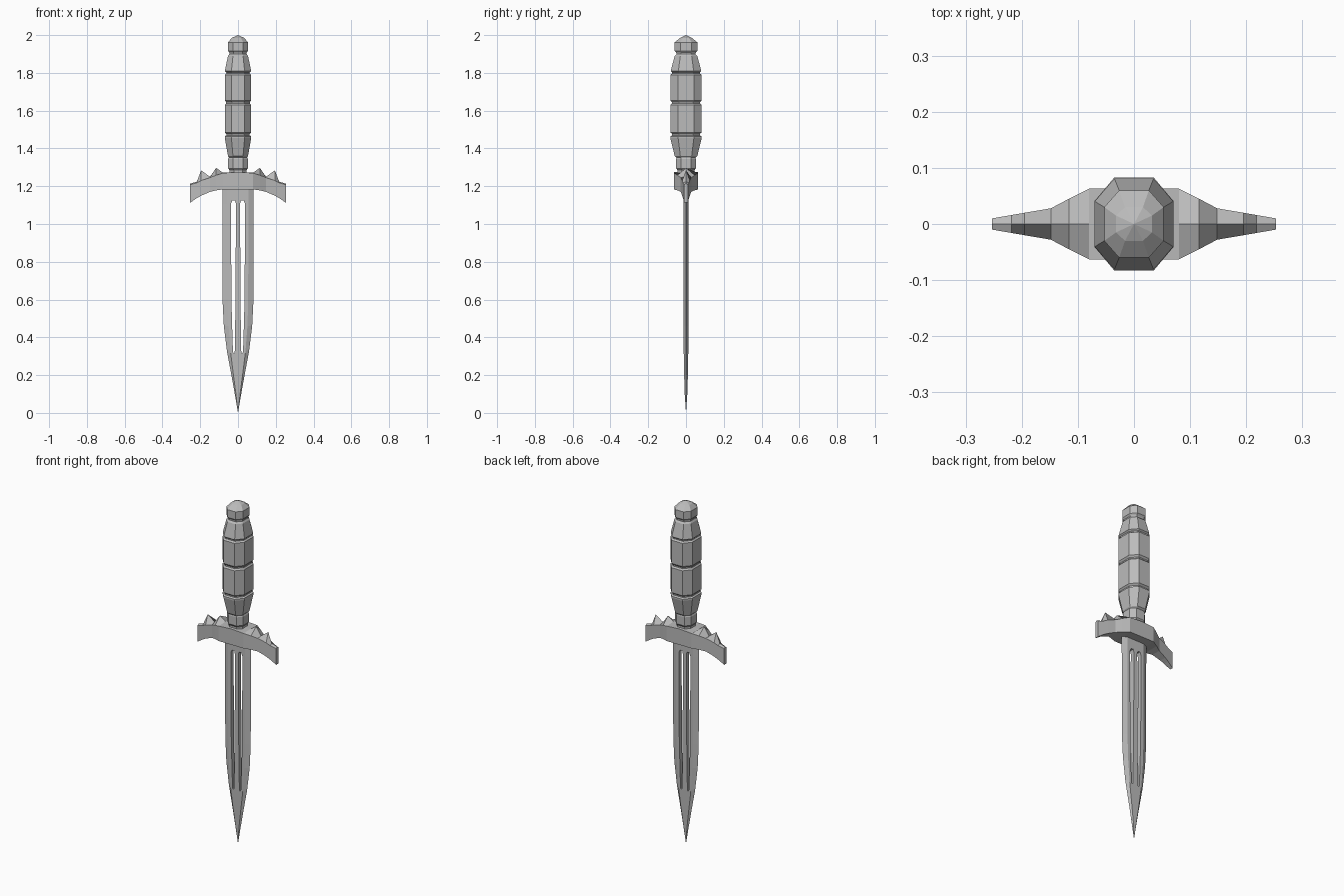
import bpy, bmesh

cube = bpy.data.objects.get("Cube")
if cube:
    bpy.data.objects.remove(cube)

STEEL = (0.5, 0.5, 0.5, 1.0)
steel = bpy.data.materials.new("grey_steel")
steel.use_nodes = True
steel.diffuse_color = STEEL
steel.node_tree.nodes["Principled BSDF"].inputs["Base Color"].default_value = STEEL


def finish(bm, name, mirror=None):
    """Turn a bmesh into a named object, optionally mirrored across axes."""
    bmesh.ops.remove_doubles(bm, verts=bm.verts, dist=0.0002)
    bmesh.ops.recalc_face_normals(bm, faces=bm.faces)
    mesh = bpy.data.meshes.new(name)
    bm.to_mesh(mesh)
    bm.free()
    mesh.materials.append(steel)
    obj = bpy.data.objects.new(name, mesh)
    bpy.context.collection.objects.link(obj)
    if mirror:
        mod = obj.modifiers.new("mirror", 'MIRROR')
        mod.use_axis = mirror
        mod.merge_threshold = 0.0003
    return obj


def bridge(bm, rings):
    """Join consecutive closed rings of equal size with quads."""
    for low, high in zip(rings, rings[1:]):
        n = len(low)
        for i in range(n):
            j = (i + 1) % n
            bm.faces.new((low[i], low[j], high[j], high[i]))


def octagon(bm, z, hx, hy):
    pts = [(hx, -hy / 2), (hx, hy / 2), (hx / 2, hy), (-hx / 2, hy),
           (-hx, hy / 2), (-hx, -hy / 2), (-hx / 2, -hy), (hx / 2, -hy)]
    return [bm.verts.new((x, y, z)) for x, y in pts]


def turned(name, profile, peak=None):
    """Octagonal stack of rings given as (height, half width, half depth)."""
    bm = bmesh.new()
    rings = [octagon(bm, *p) for p in profile]
    bridge(bm, rings)
    bm.faces.new(rings[0])
    if peak is None:
        bm.faces.new(rings[-1])
    else:
        top = rings[-1]
        tip = bm.verts.new((0, 0, peak))
        for i in range(8):
            bm.faces.new((top[i], top[(i + 1) % 8], tip))
    return finish(bm, name)


# Grip: neck collar, then four bulged segments parted by grooves
turned("neck", [(1.26, .045, .045), (1.285, .045, .045), (1.295, .052, .052),
                (1.345, .052, .052), (1.36, .045, .048)])
turned("grip", [(1.35, .045, .048), (1.36, .053, .06),
                (1.455, .07, .083), (1.464, .07, .083), (1.469, .062, .073),
                (1.476, .062, .073), (1.485, .07, .083),
                (1.63, .07, .083), (1.638, .063, .075), (1.645, .063, .075),
                (1.655, .07, .083), (1.79, .07, .083), (1.797, .062, .073),
                (1.803, .062, .073), (1.81, .07, .081),
                (1.89, .053, .06), (1.90, .046, .05)])
turned("pommel", [(1.895, .046, .05), (1.907, .046, .052), (1.917, .053, .06),
                  (1.962, .053, .06), (1.986, .032, .03)], peak=2.0)

# Crossguard: pentagonal sections whose ridge rises into two spikes
bm = bmesh.new()
stations = [  # x, half depth, underside, shoulder, ridge
    (0, .063, 1.183, 1.275, 1.275), (.08, .063, 1.183, 1.27, 1.272),
    (.116, .045, 1.178, 1.258, 1.297), (.148, .028, 1.17, 1.246, 1.25),
    (.195, .02, 1.15, 1.23, 1.284), (.218, .016, 1.137, 1.218, 1.224),
    (.253, .01, 1.113, 1.208, 1.214)]
rings = [[bm.verts.new((x, y, z)) for y, z in
          ((-d, low), (d, low), (d, side), (0, ridge), (-d, side))]
         for x, d, low, side, ridge in stations]
bridge(bm, rings)
bm.faces.new(rings[-1])
finish(bm, "crossguard", (True, False, False))

# Blade: one quarter with a flat centre, ground edge and open fuller slot
bm = bmesh.new()
rows = [  # z, slot inner, slot outer, flat, edge, half thickness
    (1.2, .016, .03, .055, .083, .013), (1.125, .016, .03, .055, .083, .013),
    (1.108, .011, .037, .055, .083, .013), (.6, .013, .035, .054, .082, .012),
    (.46, .015, .031, .05, .075, .012), (.33, .017, .027, .04, .059, .012),
    (.318, .019, .025, .039, .057, .012), (.2, .011, .016, .024, .035, .01),
    (.1, .005, .008, .011, .017, .007), (0, 0, 0, 0, 0, 0)]
grid = []
for z, a, b, flat, edge, t in rows:
    line = [bm.verts.new((x, -t, z)) for x in (0, a, b, flat)]
    line.append(bm.verts.new((edge, 0, z)))
    grid.append(line)
FIRST, LAST = 1, 6
for r in range(len(grid) - 1):
    for c in range(4):
        if c == 1 and FIRST <= r < LAST:
            continue
        bm.faces.new((grid[r][c], grid[r][c + 1], grid[r + 1][c + 1], grid[r + 1][c]))
# Slot walls run inward to the middle plane
loop = [grid[r][1] for r in range(FIRST, LAST + 1)]
loop += [grid[r][2] for r in range(LAST, FIRST - 1, -1)]
inner = [bm.verts.new((v.co.x, 0, v.co.z)) for v in loop]
bridge(bm, [loop, inner])
finish(bm, "blade", (True, True, False))
